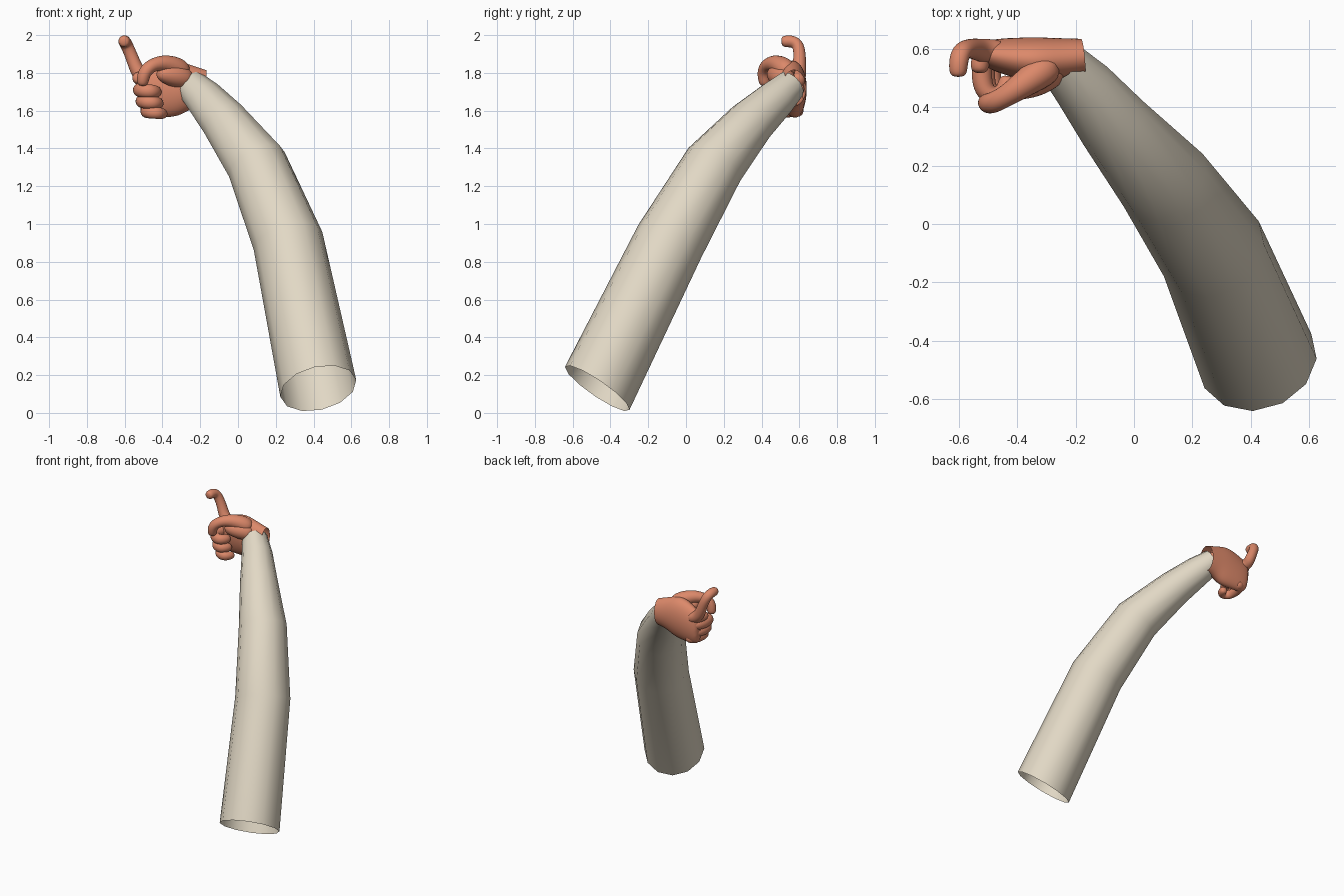
import bpy, bmesh, math
from mathutils import Vector

if "Cube" in bpy.data.objects:
    bpy.data.objects.remove(bpy.data.objects["Cube"])


def material(name, rgb):
    m = bpy.data.materials.new(name)
    m.diffuse_color = (*rgb, 1)
    m.use_nodes = True
    m.node_tree.nodes["Principled BSDF"].inputs["Base Color"].default_value = m.diffuse_color
    return m


cloth = material("cream cloth", (0.76, 0.69, 0.56))
skin = material("warm skin", (0.72, 0.25, 0.145))


def tube(name, pts, radii, ref, mat, sides=8, cap=(False, True), smooth=0, first_normal=None):
    """Loft elliptical rings along a path; ref sets the direction of the first radius."""
    pts = [Vector(p) for p in pts]
    ref = Vector(ref)
    grow = 6 / (4 + 2 * math.cos(2 * math.pi / sides)) if smooth else 1
    bm = bmesh.new()
    rings = []
    for i, p in enumerate(pts):
        a, b = pts[max(i - 1, 0)], pts[min(i + 1, len(pts) - 1)]
        t = (p - a).normalized() + (b - p).normalized()
        t.normalize()
        if i == 0 and first_normal:
            t = Vector(first_normal).normalized()
        u = (ref - t * ref.dot(t)).normalized()
        v = t.cross(u)
        r = radii[i]
        ru, rv = r if isinstance(r, tuple) else (r, r)
        ring = []
        for k in range(sides):
            ang = 2 * math.pi * k / sides
            ring.append(bm.verts.new(p + (u * ru * math.cos(ang) + v * rv * math.sin(ang)) * grow))
        rings.append(ring)
    for r0, r1 in zip(rings, rings[1:]):
        for k in range(sides):
            n = (k + 1) % sides
            bm.faces.new((r0[k], r0[n], r1[n], r1[k]))
    if cap[0]:
        bm.faces.new(rings[0][::-1])
    if cap[1]:
        bm.faces.new(rings[-1])
    for f in bm.faces:
        f.smooth = True
    me = bpy.data.meshes.new(name)
    bm.to_mesh(me)
    bm.free()
    me.materials.append(mat)
    ob = bpy.data.objects.new(name, me)
    bpy.context.collection.objects.link(ob)
    if smooth:
        ob.modifiers.new("smooth", 'SUBSURF').levels = smooth
        ob.modifiers["smooth"].render_levels = smooth
    return ob


# Sleeve: tapering bent tube, open at both ends
tube("sleeve",
     [(0.425, -0.47, 0.13), (0.265, -0.085, 0.91), (0.10, 0.15, 1.315),
      (-0.07, 0.345, 1.54), (-0.175, 0.475, 1.66), (-0.25, 0.555, 1.735)],
     [0.206, 0.188, 0.163, 0.127, 0.105, 0.085],
     (0.85, 0.5, 0), cloth, sides=12, cap=(False, False), first_normal=(-0.2, 0.55, 0.8))

# Palm: open at the wrist, widening towards the knuckles
tube("palm",
     [(-0.175, 0.572, 1.72), (-0.25, 0.565, 1.725), (-0.33, 0.56, 1.725),
      (-0.42, 0.573, 1.70), (-0.49, 0.582, 1.685), (-0.525, 0.585, 1.685)],
     [(0.063, 0.095), (0.072, 0.115), (0.08, 0.155), (0.066, 0.14), (0.052, 0.125), (0.035, 0.10)],
     (0, 1, 0), skin, sides=12, smooth=2)

# Curled middle, ring and little fingers
for name, z, dx, r in (("middle_finger", 1.705, 0.0, 0.036),
                       ("ring_finger", 1.645, 0.012, 0.034),
                       ("little_finger", 1.59, 0.035, 0.031)):
    path = [(-0.45, 0.595), (-0.50, 0.595), (-0.522, 0.55), (-0.522, 0.485),
            (-0.505, 0.445), (-0.46, 0.435), (-0.435, 0.47), (-0.43, 0.51)]
    tube(name, [(x + dx, y, z + 0.012 - 0.02 * i / 7) for i, (x, y) in enumerate(path)],
         [r, r * 1.05, r, r, r * 1.03, r, r * 0.95, r * 0.75],
         (0, 0, 1), skin, smooth=2, cap=(True, True))

# Pointing finger, raised with a hooked tip
tube("index_finger",
     [(-0.44, 0.59, 1.75), (-0.50, 0.592, 1.77), (-0.535, 0.597, 1.81), (-0.56, 0.603, 1.88),
      (-0.588, 0.597, 1.945), (-0.60, 0.57, 1.966), (-0.603, 0.53, 1.968), (-0.603, 0.503, 1.965)],
     [0.04, 0.042, 0.038, 0.033, 0.033, 0.033, 0.032, 0.025],
     (1, 0, 0.3), skin, smooth=2, cap=(True, True))
# Folded base of the pointing finger
tube("index_knuckle",
     [(-0.47, 0.595, 1.765), (-0.515, 0.585, 1.768), (-0.53, 0.55, 1.772), (-0.53, 0.515, 1.775)],
     [0.036, 0.036, 0.034, 0.026], (0, 0, 1), skin, smooth=2, cap=(True, True))

# Thumb: arches over the top of the fist and turns down
tube("thumb",
     [(-0.27, 0.55, 1.79), (-0.33, 0.515, 1.835), (-0.40, 0.465, 1.855), (-0.46, 0.425, 1.84),
      (-0.495, 0.412, 1.805), (-0.505, 0.415, 1.76), (-0.505, 0.42, 1.73)],
     [0.05, 0.058, 0.047, 0.037, 0.036, 0.033, 0.024],
     (0.5, 0.8, 0), skin, smooth=2, cap=(True, True))
# Fleshy thumb base
tube("thumb_base",
     [(-0.25, 0.545, 1.76), (-0.31, 0.51, 1.78), (-0.37, 0.48, 1.79), (-0.43, 0.45, 1.80)],
     [0.05, 0.062, 0.055, 0.03], (0, 0, 1), skin, smooth=2, cap=(True, True))
